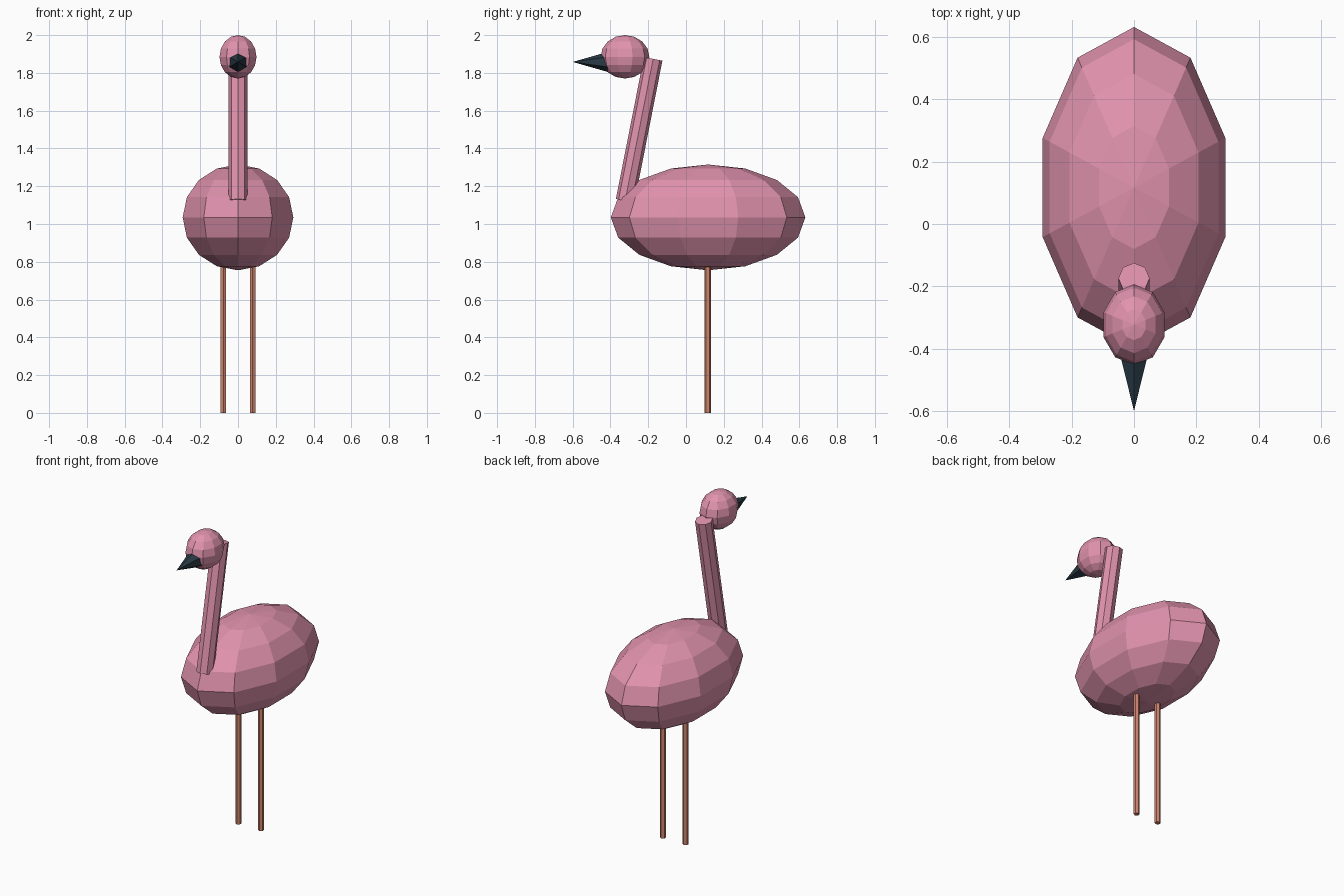
import bpy
from math import radians, atan2
from mathutils import Vector

if "Cube" in bpy.data.objects:
    bpy.data.objects.remove(bpy.data.objects["Cube"])


def material(name, color):
    m = bpy.data.materials.new(name)
    m.diffuse_color = (*color, 1)
    m.use_nodes = True
    m.node_tree.nodes["Principled BSDF"].inputs["Base Color"].default_value = m.diffuse_color
    return m


pink = material("pink_feathers", (0.75, 0.29, 0.42))
orange = material("leg_orange", (0.62, 0.23, 0.15))
dark = material("beak_dark", (0.022, 0.042, 0.06))


def finish(name, mat):
    ob = bpy.context.object
    ob.name = name
    ob.data.materials.append(mat)
    return ob


def ellipsoid(name, loc, radii, mat):
    bpy.ops.mesh.primitive_uv_sphere_add(segments=10, ring_count=8, radius=1, location=loc)
    ob = finish(name, mat)
    ob.scale = radii
    # A vertex column sits on the x axis
    ob.rotation_euler.z = 0
    return ob


def rod(name, a, b, r1, r2, sides, mat):
    a, b = Vector(a), Vector(b)
    d = b - a
    # Rods only lean in the y-z plane
    bpy.ops.mesh.primitive_cone_add(vertices=sides, radius1=r1, radius2=r2, depth=d.length,
                                    location=(a + b) / 2,
                                    rotation=(-atan2(d.y, d.z), 0, 0))
    return finish(name, mat)


# Body and head
ellipsoid("body", (0, 0.117, 1.035), (0.308, 0.515, 0.28), pink)
ellipsoid("head", (0, -0.323, 1.885), (0.103, 0.129, 0.115), pink)

# Neck
rod("neck", (0, -0.322, 1.123), (0, -0.174, 1.874), 0.05, 0.05, 8, pink)

# Beak
rod("beak", (0, -0.40, 1.858), (0, -0.60, 1.858), 0.057, 0, 6, dark)

# Legs
for side, x in (("left", 0.077), ("right", -0.077)):
    rod(side + "_leg", (x, 0.115, 0), (x, 0.115, 0.80), 0.017, 0.017, 6, orange)
